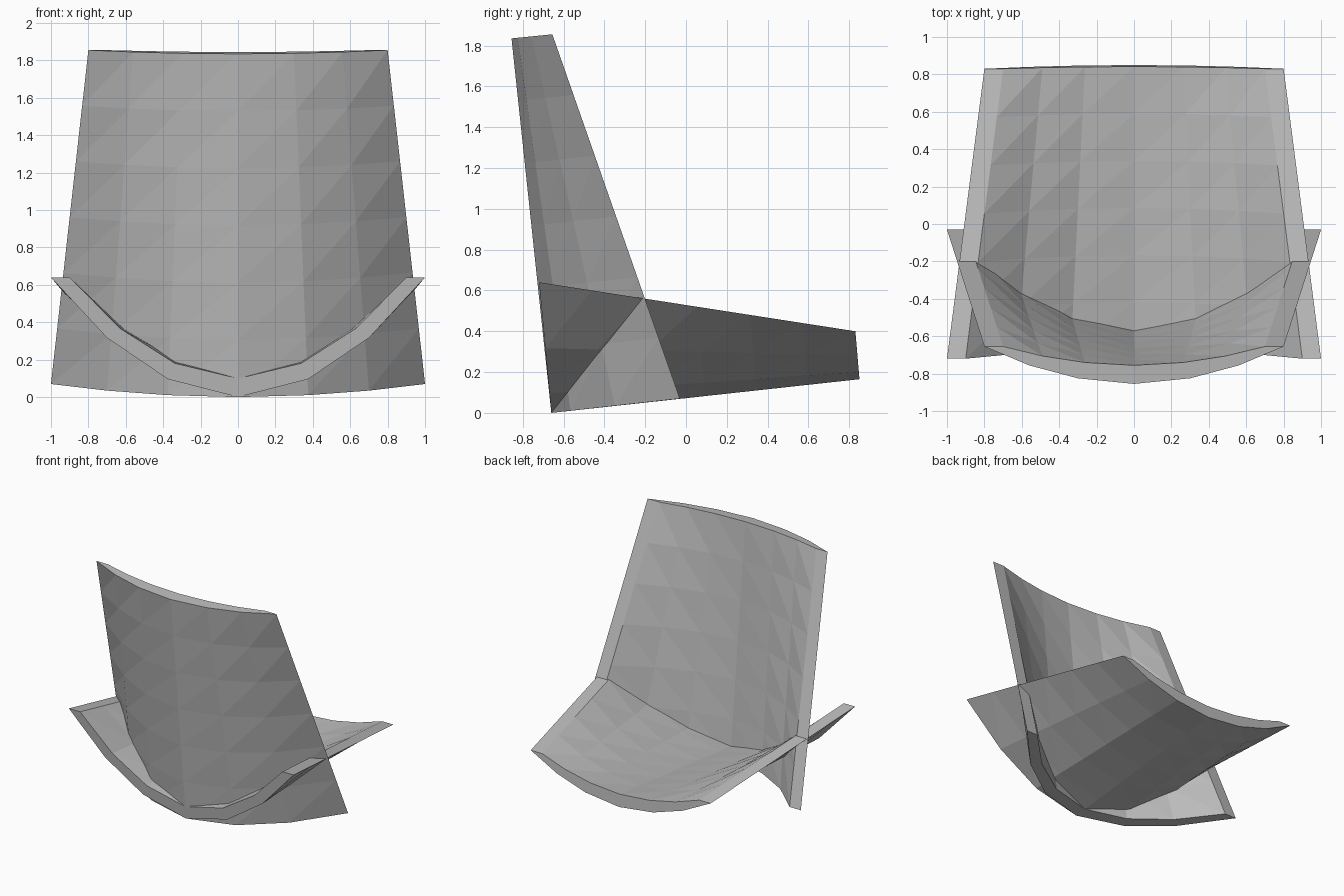
import bpy, bmesh
from mathutils import Vector

if "Cube" in bpy.data.objects:
    bpy.data.objects.remove(bpy.data.objects["Cube"])

grey = bpy.data.materials.new("plain grey")
grey.diffuse_color = (0.5, 0.5, 0.5, 1)
grey.use_nodes = True
grey.node_tree.nodes["Principled BSDF"].inputs["Base Color"].default_value = grey.diffuse_color

# Half of the six-sided curve: (fraction of half width, fraction of depth)
ARC = [(0, 0), (0.375, 0.15), (0.70, 0.495), (1, 1)]
ARC = [(-x, d) for x, d in ARC[:0:-1]] + ARC
STEPS = 6
THICK = 0.1


def curved_panel(name, wide_mid, wide_edge, narrow_mid, narrow_edge):
    """Tapering curved shell; arguments are (y, z) of the middle and side edge at each end."""
    v = lambda p: Vector((0, p[0], p[1]))
    bm = bmesh.new()

    def layer(inset):
        rows = []
        for i in range(STEPS + 1):
            t = i / STEPS
            mid = v(wide_mid).lerp(v(narrow_mid), t)
            edge = v(wide_edge).lerp(v(narrow_edge), t)
            mid += (edge - mid).normalized() * inset
            half = 1 - 0.2 * t - inset
            rows.append([bm.verts.new(mid.lerp(edge, d) + Vector((x * half, 0, 0)))
                         for x, d in ARC])
        return rows

    outer, inner = layer(0), layer(THICK)
    n = len(ARC) - 1
    for i in range(STEPS):
        for rows in (outer, inner):
            for j in range(n):
                a, b, c, d = rows[i][j], rows[i][j + 1], rows[i + 1][j + 1], rows[i + 1][j]
                bm.faces.new((a, b, c))
                bm.faces.new((a, c, d))
        # side rims
        for j in (0, n):
            bm.faces.new((outer[i][j], outer[i + 1][j], inner[i + 1][j], inner[i][j]))
    # end rims
    for i in (0, STEPS):
        for j in range(n):
            bm.faces.new((outer[i][j], outer[i][j + 1], inner[i][j + 1], inner[i][j]))
    bmesh.ops.recalc_face_normals(bm, faces=bm.faces)
    mesh = bpy.data.meshes.new(name)
    bm.to_mesh(mesh)
    bm.free()
    mesh.materials.append(grey)
    obj = bpy.data.objects.new(name, mesh)
    bpy.context.collection.objects.link(obj)


# Two crossing shells
curved_panel("backrest", (-0.66, 0), (-0.03, 0.07), (-0.855, 1.835), (-0.655, 1.855))
curved_panel("seat", (-0.66, 0), (-0.72, 0.64), (0.85, 0.165), (0.83, 0.40))
